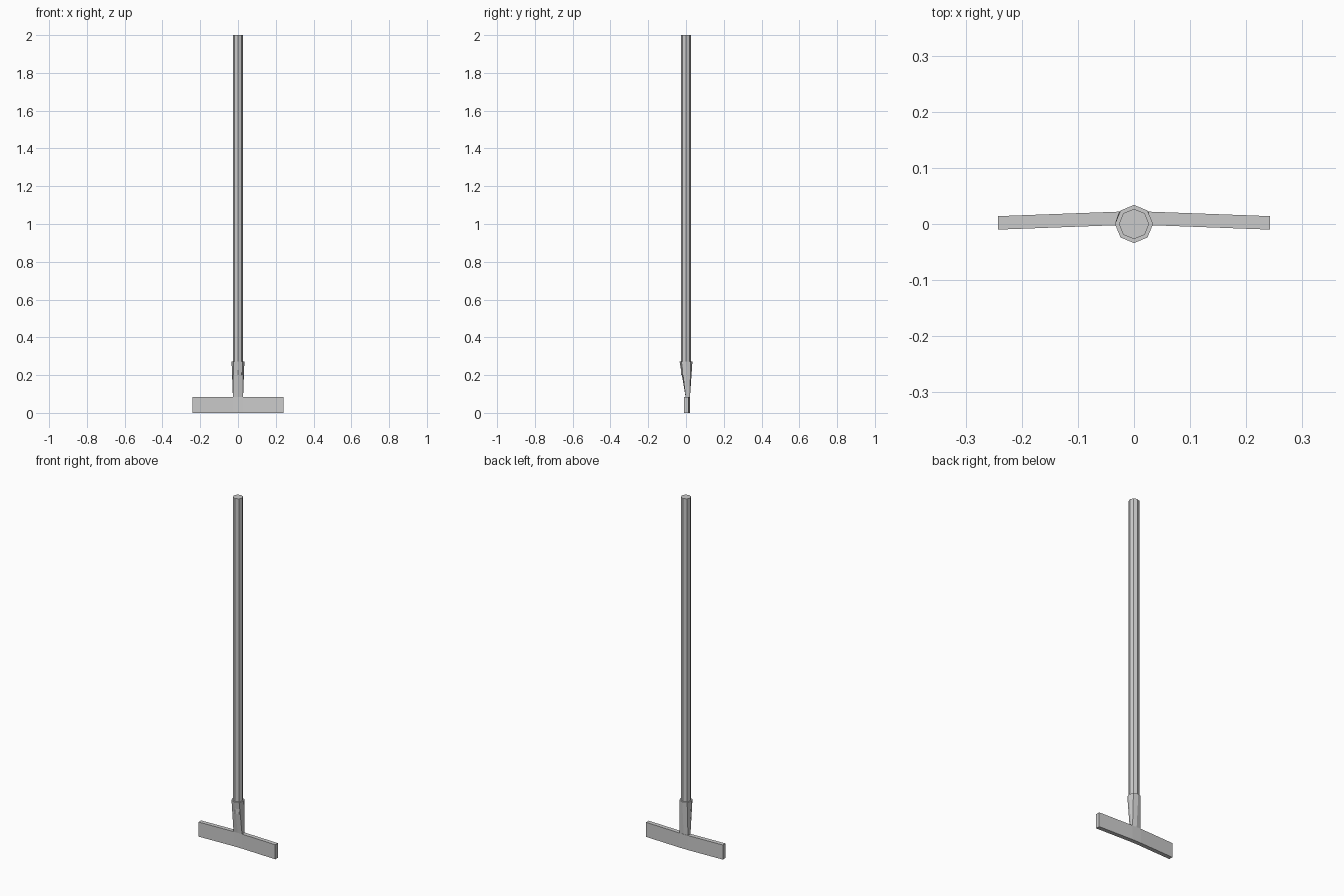
import bpy, bmesh
from math import sin, cos, pi

if "Cube" in bpy.data.objects:
    bpy.data.objects.remove(bpy.data.objects["Cube"])


def loft(name, rings):
    """Skin a closed solid through rings with equal point counts."""
    bm = bmesh.new()
    loops = [[bm.verts.new(p) for p in ring] for ring in rings]
    n = len(loops[0])
    for a, b in zip(loops, loops[1:]):
        for i in range(n):
            j = (i + 1) % n
            bm.faces.new((a[i], a[j], b[j], b[i]))
    bm.faces.new(loops[0])
    bm.faces.new(loops[-1])
    bmesh.ops.recalc_face_normals(bm, faces=bm.faces)
    mesh = bpy.data.meshes.new(name)
    bm.to_mesh(mesh)
    bm.free()
    obj = bpy.data.objects.new(name, mesh)
    bpy.context.collection.objects.link(obj)
    return obj


def octagon(r, z):
    return [(r * cos(i * pi / 4), r * sin(i * pi / 4), z) for i in range(8)]


def box_ring(hx, y0, y1, z):
    # rectangle with mid-edge points, matched to the octagon's corners
    ym = (y0 + y1) / 2
    return [(hx, ym, z), (hx, y1, z), (0, y1, z), (-hx, y1, z),
            (-hx, ym, z), (-hx, y0, z), (0, y0, z), (hx, y0, z)]


# Long octagonal handle
loft("handle", [octagon(0.027, 0.2), octagon(0.027, 2.0)])

# Socket: round at the handle, flattened where it meets the blade
loft("socket", [box_ring(0.027, -0.002, 0.021, 0.083), octagon(0.034, 0.272)])

# Blade: flat bar with both wings swept slightly forward
sections = [(-0.242, -0.010), (-0.027, -0.002), (0.027, -0.002), (0.242, -0.010)]
loft("blade", [[(x, y, 0), (x, y + 0.024, 0), (x, y + 0.024, 0.083), (x, y, 0.083)]
               for x, y in sections])
